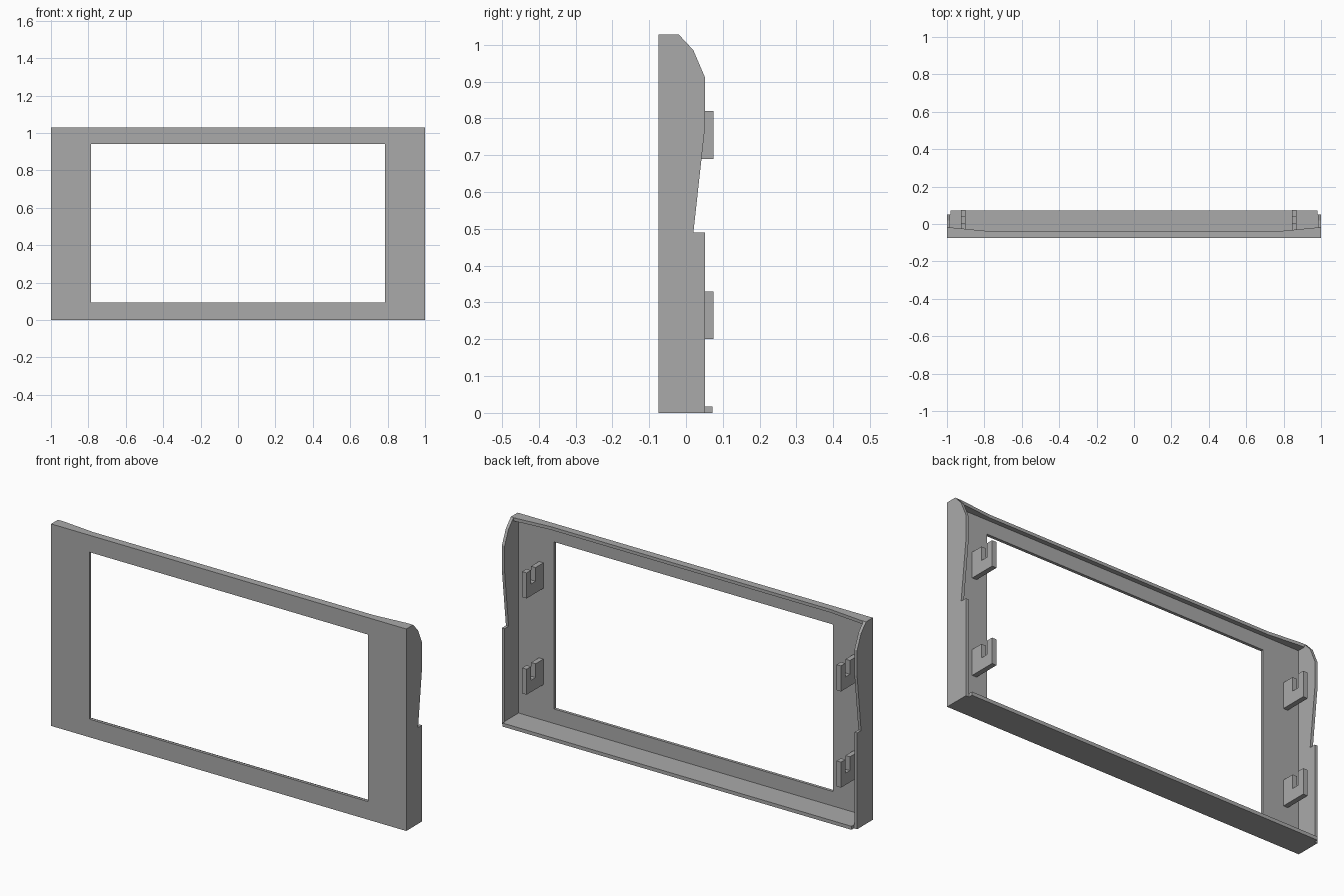
import bpy, bmesh
from mathutils import Vector

if "Cube" in bpy.data.objects:
    bpy.data.objects.remove(bpy.data.objects["Cube"], do_unlink=True)

grey = bpy.data.materials.new("mid grey plastic")
grey.use_nodes = True
colour = (0.4, 0.4, 0.4, 1)
grey.diffuse_color = colour
grey.node_tree.nodes["Principled BSDF"].inputs["Base Color"].default_value = colour


def prism(name, profile, axis, low, high):
    """Extrude a 2D profile along an axis: 'x' uses (y, z), 'z' uses (x, y)."""
    bm = bmesh.new()
    place = (lambda a, b: (low, a, b)) if axis == "x" else (lambda a, b: (a, b, low))
    face = bm.faces.new([bm.verts.new(place(a, b)) for a, b in profile])
    new = bmesh.ops.extrude_face_region(bm, geom=[face])["geom"]
    shift = Vector((1, 0, 0) if axis == "x" else (0, 0, 1)) * (high - low)
    bmesh.ops.translate(bm, vec=shift, verts=[v for v in new if isinstance(v, bmesh.types.BMVert)])
    bmesh.ops.recalc_face_normals(bm, faces=bm.faces)
    mesh = bpy.data.meshes.new(name)
    bm.to_mesh(mesh)
    bm.free()
    mesh.materials.append(grey)
    obj = bpy.data.objects.new(name, mesh)
    bpy.context.collection.objects.link(obj)
    return obj


def box(name, x, y, z):
    return prism(name, [(y[0], z[0]), (y[1], z[0]), (y[1], z[1]), (y[0], z[1])], "x", *x)


def combine(target, tool, operation):
    mod = target.modifiers.new(tool.name, "BOOLEAN")
    mod.object, mod.operation, mod.solver = tool, operation, "EXACT"
    tool.hide_render = True
    tool.hide_set(True)
    bpy.context.view_layer.objects.active = target
    bpy.ops.object.modifier_apply(modifier=mod.name)
    bpy.data.objects.remove(tool, do_unlink=True)


FRONT, BACK, TOP = -0.075, 0.052, 1.028
INNER, PANEL_BACK, FLOOR = 0.985, -0.06, 0.018

# Frame: side silhouette across the full width, then hollowed from behind
frame = prism("bezel_frame", [
    (FRONT, 0), (BACK, 0), (BACK, 0.49), (0.02, 0.49), (BACK, 0.78),
    (BACK, 0.91), (0.02, 0.985), (-0.02, TOP), (FRONT, TOP)], "x", -1, 1)
combine(frame, box("cavity", (-INNER, INNER), (PANEL_BACK, 0.2), (FLOOR, TOP - 0.016)), "DIFFERENCE")

# Top wall is trimmed to a shallow curved rear edge
combine(frame, prism("top_trim", [
    (-INNER, -0.018), (-0.79, -0.037), (0.79, -0.037), (INNER, -0.018),
    (INNER, 0.2), (-INNER, 0.2)], "z", 0.9, 1.2), "DIFFERENCE")

# Screen opening
combine(frame, box("opening", (-0.785, 0.785), (-0.2, 0.2), (0.092, 0.942)), "DIFFERENCE")

# Bottom wall runs on past the sides as a lip
combine(frame, box("bottom_lip", (-0.982, 0.982), (0.03, 0.072), (0, FLOOR)), "UNION")

# Notched mounting clips standing off the back of the panel
for side, x in (("right", -0.925), ("left", 0.845)):
    for level, z in (("lower", 0.2), ("upper", 0.69)):
        top, notch = z + 0.13, z + 0.06
        prism(f"{side}_{level}_clip", [
            (PANEL_BACK, z), (0.075, z), (0.075, top), (0.04, top), (0.04, notch),
            (0.003, notch), (0.003, top), (PANEL_BACK, top)], "x", x, x + 0.025)
